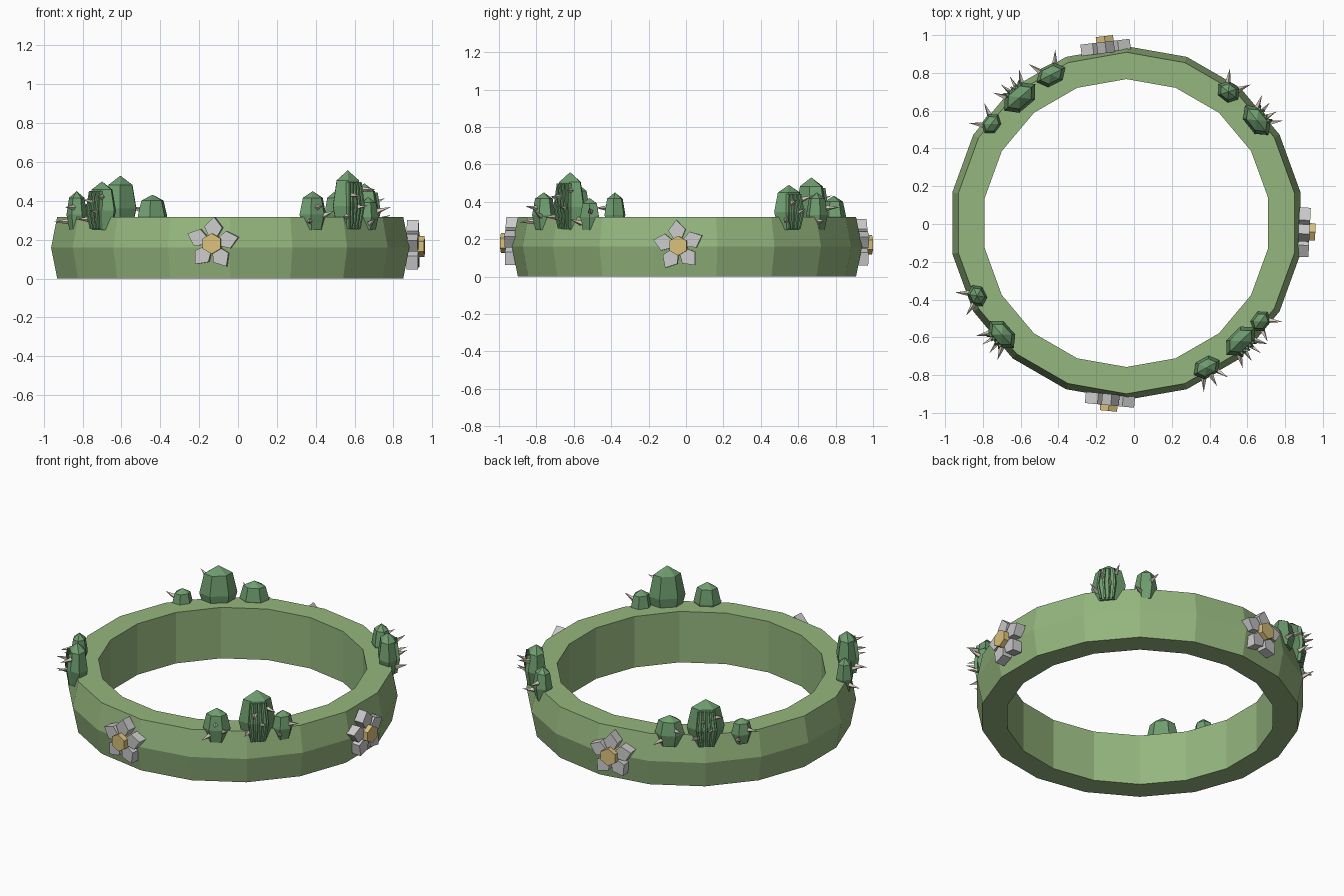
import bpy, bmesh, math, random
from mathutils import Vector, Matrix

if "Cube" in bpy.data.objects:
    bpy.data.objects.remove(bpy.data.objects["Cube"])

random.seed(4)
CX, CY = -0.04, 0.005   # ring centre


def material(name, rgb):
    m = bpy.data.materials.new(name)
    m.diffuse_color = (*rgb, 1)
    m.use_nodes = True
    m.node_tree.nodes["Principled BSDF"].inputs["Base Color"].default_value = m.diffuse_color
    return m


BAND = material("band_green", (0.30, 0.47, 0.21))
CACTUS = material("cactus_green", (0.16, 0.34, 0.16))
SPINE = material("spine_beige", (0.68, 0.60, 0.50))
GOLD = material("flower_yellow", (0.70, 0.53, 0.20))


def finish(bm, name, mat=None):
    bmesh.ops.recalc_face_normals(bm, faces=bm.faces[:])
    me = bpy.data.meshes.new(name)
    bm.to_mesh(me)
    bm.free()
    ob = bpy.data.objects.new(name, me)
    bpy.context.collection.objects.link(ob)
    if mat:
        me.materials.append(mat)
    return ob


def bridge(bm, a, b):
    n = len(a)
    for i in range(n):
        bm.faces.new((a[i], a[(i + 1) % n], b[(i + 1) % n], b[i]))


def frame(pos):
    """Local frame: x tangent, y up, z outward from the ring centre."""
    p = Vector(pos)
    out = Vector((p.x - CX, p.y - CY, 0)).normalized()
    up = Vector((0, 0, 1))
    m = Matrix((up.cross(out), up, out)).transposed().to_4x4()
    m.translation = p
    return m


def prism(bm, pts, z0, z1, m):
    lo, hi = ([bm.verts.new(m @ Vector((x, y, z))) for x, y in pts] for z in (z0, z1))
    bridge(bm, lo, hi)
    bm.faces.new(lo)
    bm.faces.new(hi)


# Headband: 18-sided band with a slightly raised middle outside
bm = bmesh.new()
loops = []
for r, z in ((0.762, 0), (0.904, 0), (0.936, 0.16), (0.904, 0.318), (0.762, 0.318)):
    angs = [math.radians(10 + 20 * i) for i in range(18)]
    loops.append([bm.verts.new((CX + r * math.cos(t), CY + r * math.sin(t), z)) for t in angs])
for i in range(5):
    bridge(bm, loops[i], loops[(i + 1) % 5])
finish(bm, "headband", BAND)


# Flowers: five kite petals around a hexagonal centre
def flower(name, pos, first):
    m = frame(pos)
    bm = bmesh.new()
    for i in range(5):
        turn = m @ Matrix.Rotation(math.radians(first + 72 * i), 4, 'Z')
        prism(bm, [(0.025, -0.016), (0.085, -0.046), (0.138, 0), (0.085, 0.046), (0.025, 0.016)],
              -0.03, 0.03, turn)
    finish(bm, name + "_petals")
    bm = bmesh.new()
    hexa = [(0.053 * math.cos(math.radians(30 + 60 * i)), 0.053 * math.sin(math.radians(30 + 60 * i)))
            for i in range(6)]
    prism(bm, hexa, -0.02, 0.06, m)
    finish(bm, name + "_centre", GOLD)


flower("front_flower", (-0.13, -0.93, 0.18), 86)
flower("right_flower", (0.90, -0.04, 0.165), 95)
flower("back_flower", (-0.15, 0.935, 0.17), 90)


# Cacti: hexagonal buds flattened against the band, with ribs and spines
def cactus(name, x, y, half_w, half_d, top, ribs, spines):
    base = 0.25
    m = frame((x, y, base))
    h = top - base
    prof = [(0.72, 0), (1.0, 0.40), (0.75, 0.83)]
    bm = bmesh.new()
    rings = []
    for r, t in prof:
        rings.append([bm.verts.new(m @ Vector((r * half_w * math.cos(k * math.pi / 3), t * h,
                                               r * half_d * math.sin(k * math.pi / 3))))
                      for k in range(6)])
    bridge(bm, rings[0], rings[1])
    bridge(bm, rings[1], rings[2])
    bm.faces.new(rings[0])
    tip = bm.verts.new(m @ Vector((0, h, 0)))
    for k in range(6):
        bm.faces.new((rings[2][k], rings[2][(k + 1) % 6], tip))
    finish(bm, name, CACTUS)

    # raised ribs on the outward side
    if ribs:
        bm = bmesh.new()
        for i in range(ribs):
            u = -0.5 + i / (ribs - 1)
            secs = []
            for r, t in ((0.70, 0.02), (0.98, 0.40), (0.76, 0.80)):
                c = u * r * half_w
                d = r * half_d * 0.866
                secs.append([bm.verts.new(m @ Vector((c + a, t * h, d + b)))
                             for a, b in ((-0.008, -0.015), (0.008, -0.015), (0.005, 0.013), (-0.005, 0.013))])
            bridge(bm, secs[0], secs[1])
            bridge(bm, secs[1], secs[2])
            bm.faces.new(secs[0])
            bm.faces.new(secs[2])
        finish(bm, name + "_ribs", CACTUS)

    # spines pointing outward
    bm = bmesh.new()
    for i in range(spines):
        u = -0.7 + 1.4 * i / max(1, spines - 1)
        t = (0.22, 0.58, 0.38, 0.68)[i % 4]
        p = Vector((u * half_w * 0.8, t * h, half_d * 0.8))
        d = Vector((u * 0.8, random.uniform(-0.1, 0.5), 1)).normalized()
        mat = m @ Matrix.Translation(p + d * 0.03) @ d.to_track_quat('Z', 'Y').to_matrix().to_4x4()
        bmesh.ops.create_cone(bm, cap_ends=True, segments=4, radius1=0.015, radius2=0,
                              depth=0.075, matrix=mat)
    finish(bm, name + "_spines", SPINE)


# name, x, y, half width, half depth, top, ribs, spines
for row in (
    ("front_right_big_cactus", 0.565, -0.62, 0.105, 0.065, 0.558, 5, 4),
    ("front_right_mid_cactus", 0.385, -0.76, 0.078, 0.058, 0.45, 0, 3),
    ("front_right_small_cactus", 0.67, -0.515, 0.062, 0.05, 0.42, 0, 2),
    ("front_left_big_cactus", -0.70, -0.585, 0.095, 0.062, 0.50, 4, 4),
    ("front_left_small_cactus", -0.83, -0.38, 0.062, 0.05, 0.45, 0, 2),
    ("back_right_big_cactus", 0.65, 0.55, 0.10, 0.062, 0.49, 4, 4),
    ("back_right_small_cactus", 0.50, 0.70, 0.065, 0.055, 0.45, 0, 2),
    ("back_left_big_cactus", -0.605, 0.67, 0.108, 0.07, 0.53, 5, 4),
    ("back_left_mid_cactus", -0.44, 0.79, 0.085, 0.06, 0.432, 0, 2),
    ("back_left_small_cactus", -0.755, 0.53, 0.062, 0.05, 0.40, 0, 2),
):
    cactus(*row)
